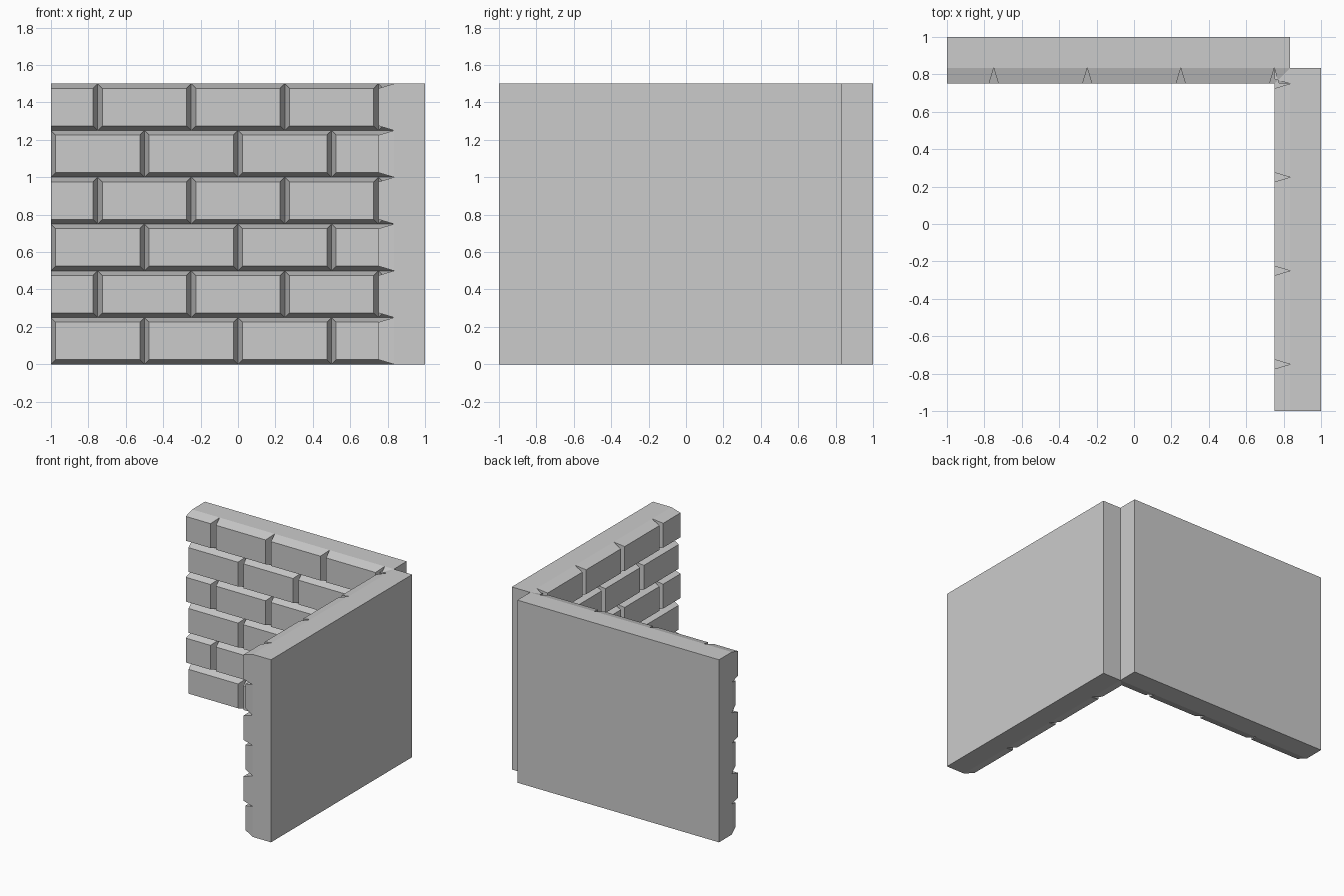
import bpy, bmesh

if "Cube" in bpy.data.objects:
    bpy.data.objects.remove(bpy.data.objects["Cube"])

T = 1 / 12              # brick relief depth and mitre inset
FRONT, JOINT, BACK = 0.75, 0.75 + T, 1.0
LEFT, RIGHT = -1.0, 0.75 + T
ROWS, BW, BH, CH = 6, 0.5, 0.25, 0.025


def open_block(bm, back, front):
    """Block between two (x0, x1, z0, z1, y) rectangles, leaving one side open."""
    rings = []
    for x0, x1, z0, z1, y in (back, front):
        rings.append([bm.verts.new(p) for p in
                      ((x0, y, z0), (x1, y, z0), (x1, y, z1), (x0, y, z1))])
    b, f = rings
    for i in range(4):
        j = (i + 1) % 4
        bm.faces.new((f[i], b[i], b[j], f[j]))
    return b, f


def build_wall(name, swap):
    bm = bmesh.new()
    # backing slab, open where the bricks cover it
    rect = (LEFT, RIGHT, 0, ROWS * BH)
    b, f = open_block(bm, rect + (BACK,), rect + (JOINT,))
    bm.faces.new(b[::-1])
    # chamfered bricks in running bond, cut flat at the wall ends
    for row in range(ROWS):
        z0, z1 = row * BH, (row + 1) * BH
        start = -1.0 - (BW / 2 if row % 2 else 0)
        for k in range(5):
            x0, x1 = start + k * BW, start + (k + 1) * BW
            a, c = max(x0, LEFT), min(x1, RIGHT)
            if c - a < 0.01:
                continue
            fa = a + CH if x0 >= LEFT - 1e-6 else a
            fc = c - CH if x1 <= RIGHT + 1e-6 else c
            b, f = open_block(bm, (a, c, z0, z1, JOINT),
                              (fa, fc, z0 + CH, z1 - CH, FRONT))
            bm.faces.new(f)
    # mirror across the diagonal for the side wall
    if swap:
        for v in bm.verts:
            v.co.x, v.co.y = v.co.y, v.co.x
    else:
        pass
    for face in bm.faces:
        face.normal_update()
    if swap:
        bmesh.ops.reverse_faces(bm, faces=bm.faces[:])
    mesh = bpy.data.meshes.new(name)
    bm.to_mesh(mesh)
    bm.free()
    bpy.context.collection.objects.link(bpy.data.objects.new(name, mesh))


build_wall("back_brick_wall", False)
build_wall("side_brick_wall", True)
